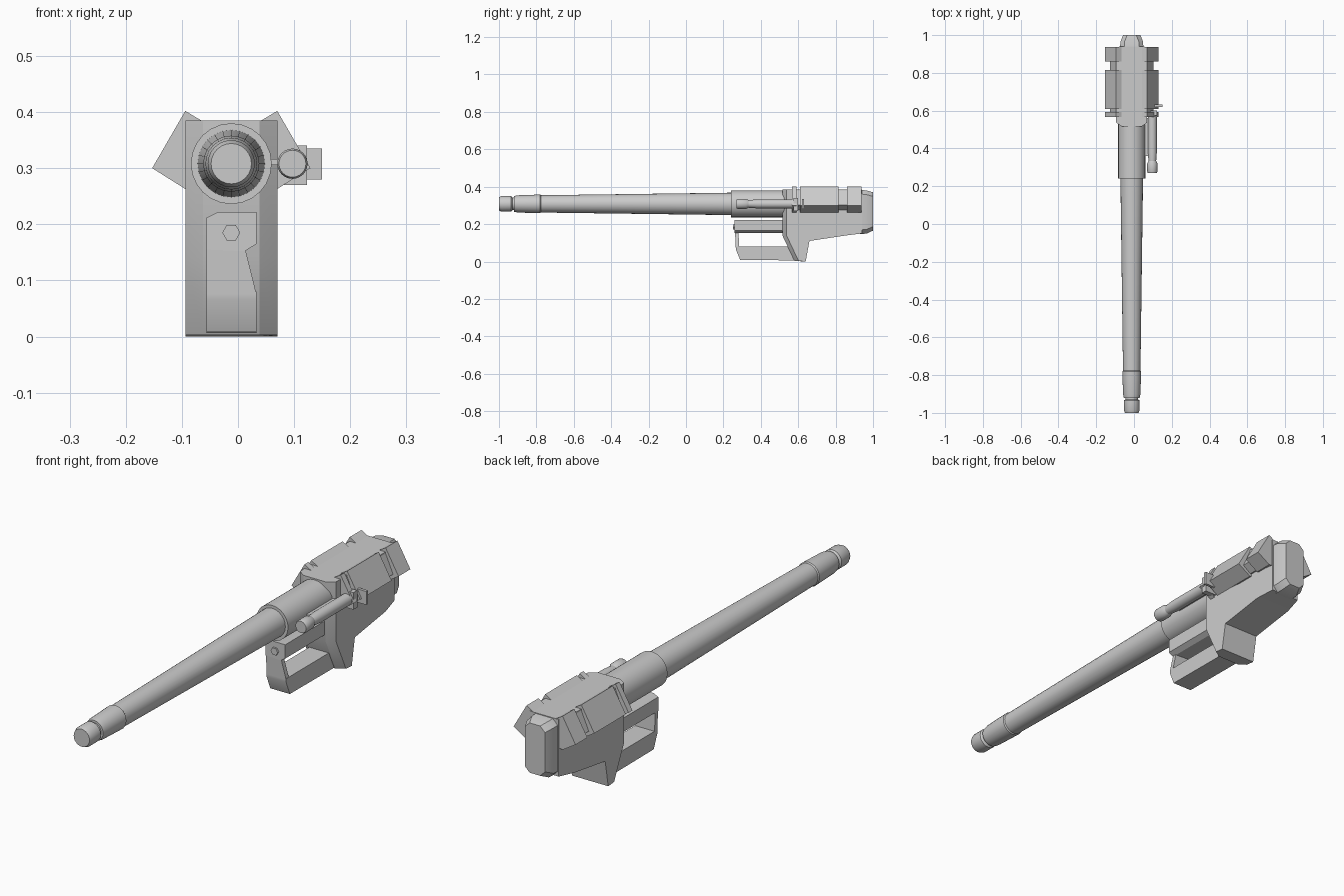
import bpy
import math
from mathutils import Vector

if "Cube" in bpy.data.objects:
    bpy.data.objects.remove(bpy.data.objects["Cube"], do_unlink=True)

CX, CZ = -0.012, 0.308   # centre line of the barrel


def loft(name, rings, angle=30):
    """Skin a list of equal-length closed rings and cap both ends."""
    n = len(rings[0])
    verts = [p for ring in rings for p in ring]
    faces = [tuple(range(n)), tuple(range(len(verts) - n, len(verts)))]
    for r in range(len(rings) - 1):
        a, b = r * n, (r + 1) * n
        for i in range(n):
            j = (i + 1) % n
            faces.append((a + i, a + j, b + j, b + i))
    mesh = bpy.data.meshes.new(name)
    mesh.from_pydata(verts, [], faces)
    obj = bpy.data.objects.new(name, mesh)
    bpy.context.collection.objects.link(obj)
    bpy.ops.object.select_all(action='DESELECT')
    obj.select_set(True)
    bpy.context.view_layer.objects.active = obj
    bpy.ops.object.mode_set(mode='EDIT')
    bpy.ops.mesh.select_all(action='SELECT')
    bpy.ops.mesh.normals_make_consistent(inside=False)
    bpy.ops.object.mode_set(mode='OBJECT')
    bpy.ops.object.shade_smooth_by_angle(angle=math.radians(angle))
    return obj


def turned(name, profile, x=CX, z=CZ, sides=24):
    """Round part along y from (y, radius) pairs."""
    angles = [2 * math.pi * i / sides for i in range(sides)]
    return loft(name, [[Vector((x + r * math.cos(a), y, z + r * math.sin(a)))
                        for a in angles] for y, r in profile])


def along_y(name, section, y0, y1):
    """Extrude an (x, z) section along y."""
    return loft(name, [[(x, y, z) for x, z in section] for y in (y0, y1)])


def along_x(name, profile, x0, x1):
    """Extrude a (y, z) profile along x."""
    return loft(name, [[(x, y, z) for y, z in profile] for x in (x0, x1)])


def box(name, x0, x1, y0, y1, z0, z1):
    return along_y(name, [(x0, z0), (x1, z0), (x1, z1), (x0, z1)], y0, y1)


# Barrel, muzzle and sleeve
turned("barrel", [(-0.79, 0.046), (0.25, 0.06)])
turned("muzzle_collar", [(-0.92, 0.042), (-0.90, 0.046), (-0.78, 0.050),
                         (-0.775, 0.046)])
turned("muzzle_neck", [(-0.94, 0.033), (-0.91, 0.033)])
turned("muzzle_tip", [(-1.0, 0.036), (-0.985, 0.042), (-0.935, 0.042),
                      (-0.928, 0.034)])
turned("barrel_sleeve", [(0.24, 0.072), (0.54, 0.072)])

# Receiver: side profile with softened front and narrower tail
profile = [(0.515, 0.385), (0.515, 0.14), (0.58, 0.003), (0.64, 0.0),
           (0.66, 0.11), (0.86, 0.14), (0.94, 0.15), (0.94, 0.385),
           (0.86, 0.385)]


def receiver_ring(side, half, inset):
    ring = []
    for y, z in profile:
        w = half
        if y > 0.9:
            w = min(half, 0.066)
        dy = inset if y < 0.6 else 0
        ring.append((CX + side * w, y + dy, z))
    return ring


loft("receiver", [receiver_ring(-1, 0.082, 0.022), receiver_ring(-1, 0.05, 0),
                  receiver_ring(1, 0.05, 0), receiver_ring(1, 0.082, 0.022)])


# Rear plate with clipped corners, tapering backwards
def plate_ring(y, half, z0, z1, cut=0.022):
    right = [(half - cut, z0), (half, z0 + cut), (half, z1 - cut), (half - cut, z1)]
    section = right + [(-x, z) for x, z in reversed(right)]
    return [(CX + x, y, z) for x, z in section]


loft("rear_plate", [plate_ring(0.93, 0.062, 0.147, 0.383),
                    plate_ring(0.965, 0.06, 0.149, 0.38),
                    plate_ring(1.0, 0.046, 0.165, 0.37)])

# Wedge-shaped side pods, mirrored about the centre line
pod = [(0.050, 0.383), (0.082, 0.402), (0.141, 0.300), (0.082, 0.263),
       (0.050, 0.27)]
core = [(0.050, 0.375), (0.080, 0.383), (0.116, 0.302), (0.080, 0.275),
        (0.050, 0.28)]
for side, label in ((1, "left"), (-1, "right")):
    outer = [(CX + side * x, z) for x, z in pod]
    inner = [(CX + side * x, z) for x, z in core]
    along_y(label + "_pod_main", outer, 0.61, 0.815)
    along_y(label + "_pod_rear", outer, 0.86, 0.937)
    along_y(label + "_pod_front", outer, 0.567, 0.592)
    along_y(label + "_pod_core", inner, 0.585, 0.90)

# Lower housing and its small nozzle
housing = [(-0.056, 0.155), (0.012, 0.152), (0.033, 0.165), (0.033, 0.222),
           (-0.035, 0.222), (-0.056, 0.212)]
along_y("lower_housing", housing, 0.26, 0.53)
turned("lower_nozzle", [(0.252, 0.016), (0.27, 0.016)], z=0.185, sides=6)

# Hand guard: front strut and deep lower bar
loft("guard_strut", [[(-0.056, 0.262, 0.16), (0.012, 0.262, 0.16),
                      (0.012, 0.28, 0.16), (-0.056, 0.28, 0.16)],
                     [(-0.056, 0.266, 0.075), (0.033, 0.266, 0.075),
                      (0.033, 0.285, 0.075), (-0.056, 0.285, 0.075)]])
along_x("guard_bar", [(0.266, 0.08), (0.266, 0.065), (0.29, 0.008),
                      (0.60, 0.006), (0.56, 0.08)], -0.056, 0.033)

# Side tube with cap, bracket and end tab
turned("side_tube_cap", [(0.27, 0.024), (0.277, 0.027), (0.32, 0.027),
                         (0.335, 0.020)], x=0.097)
turned("side_tube", [(0.33, 0.020), (0.38, 0.024), (0.58, 0.024)], x=0.097)
box("side_tube_bracket", 0.055, 0.09, 0.36, 0.56, 0.306, 0.316)
box("side_tube_flange", 0.07, 0.123, 0.575, 0.60, 0.27, 0.34)
box("side_tab", 0.10, 0.15, 0.620, 0.632, 0.28, 0.335)
